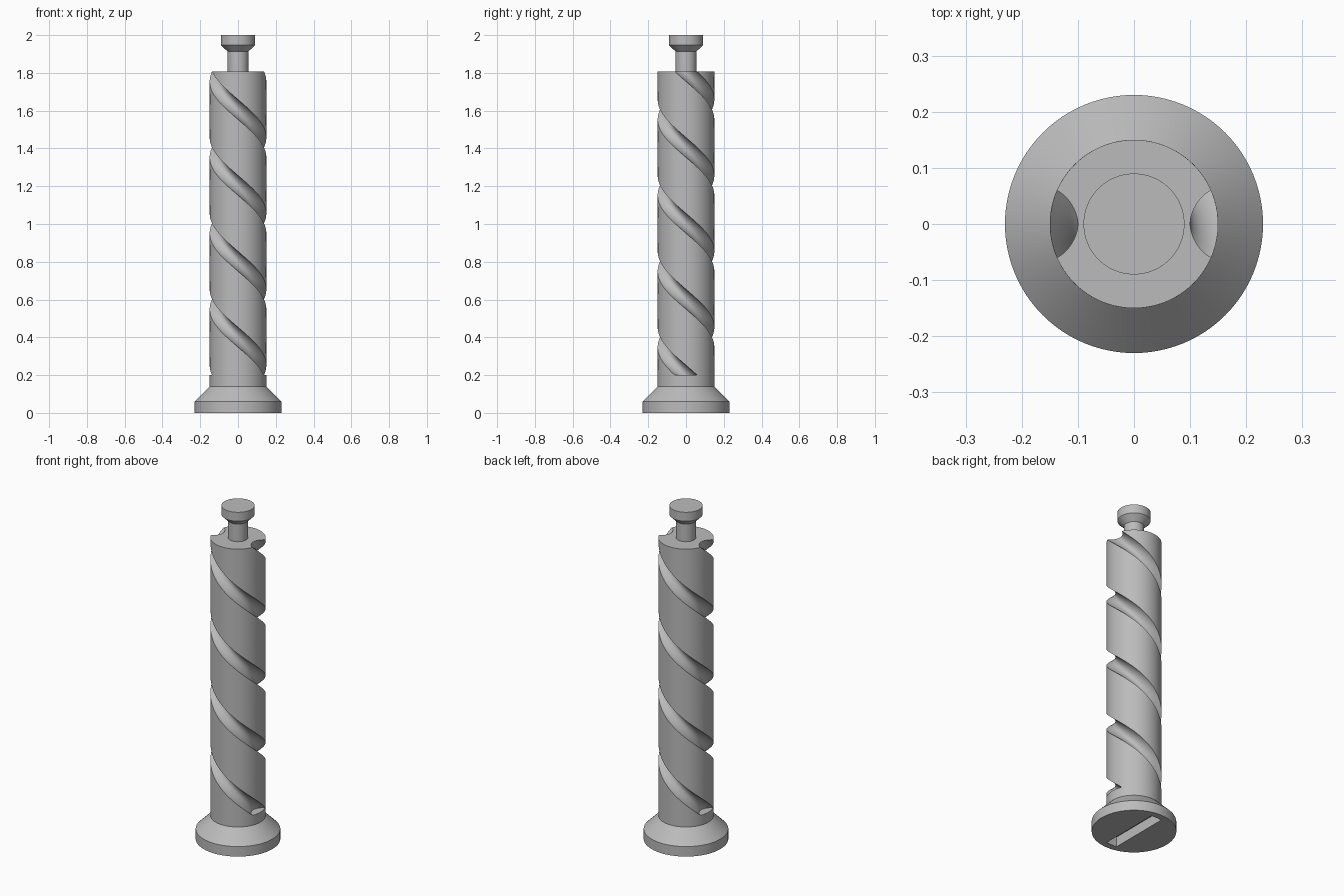
import bpy, bmesh
from math import pi, sin, cos, sqrt

cube = bpy.data.objects.get("Cube")
if cube:
    bpy.data.objects.remove(cube)

SEG = 96
SHAFT_R, SHAFT_BOTTOM, SHAFT_TOP = 0.15, 0.2, 1.807
GROOVE_DEPTH, GROOVE_HALF_ANGLE = 0.05, 0.41

grey = bpy.data.materials.new("plain grey")
grey.use_nodes = True
grey.diffuse_color = (0.5, 0.5, 0.5, 1)
grey.node_tree.nodes["Principled BSDF"].inputs["Base Color"].default_value = (0.5, 0.5, 0.5, 1)


def make_object(name, bm):
    bmesh.ops.recalc_face_normals(bm, faces=bm.faces)
    mesh = bpy.data.meshes.new(name)
    bm.to_mesh(mesh)
    bm.free()
    mesh.materials.append(grey)
    obj = bpy.data.objects.new(name, mesh)
    bpy.context.collection.objects.link(obj)
    return obj


def smooth(obj):
    bpy.ops.object.select_all(action="DESELECT")
    obj.select_set(True)
    bpy.context.view_layer.objects.active = obj
    bpy.ops.object.shade_smooth_by_angle(angle=pi / 7)


def skin(name, sections):
    """Join closed sections of equal length and cap both ends."""
    bm = bmesh.new()
    rings = [[bm.verts.new(p) for p in section] for section in sections]
    for low, high in zip(rings, rings[1:]):
        for i in range(len(low)):
            j = (i + 1) % len(low)
            bm.faces.new((low[i], low[j], high[j], high[i]))
    bm.faces.new(rings[0])
    bm.faces.new(rings[-1])
    return make_object(name, bm)


def lathe(name, profile):
    turn = [2 * pi * i / SEG for i in range(SEG)]
    return skin(name, [[(r * cos(a), r * sin(a), z) for a in turn] for r, z in profile])


# Flared foot with a straight slot cut in its underside
foot = lathe("flared_foot", [(0.23, 0), (0.23, 0.06), (SHAFT_R, 0.14), (SHAFT_R, SHAFT_BOTTOM)])
bm = bmesh.new()
bmesh.ops.create_cube(bm, size=1)
bmesh.ops.scale(bm, vec=(0.07, 0.38, 0.12), verts=bm.verts)
cutter = make_object("slot_cutter", bm)
cutter.hide_render = True
smooth(foot)
cut = foot.modifiers.new("slot", "BOOLEAN")
cut.object = cutter
cut.solver = "EXACT"
bpy.ops.object.modifier_apply(modifier=cut.name)
bpy.data.objects.remove(cutter)
smooth(foot)

# Shaft section: two opposite rounded grooves joined by round arcs
section = []
for side in (0, pi):
    for i in range(25):
        t = -cos(pi * i / 24)
        section.append((side + t * GROOVE_HALF_ANGLE, SHAFT_R - GROOVE_DEPTH * sqrt(max(0, 1 - t * t))))
    arc = pi - 2 * GROOVE_HALF_ANGLE
    for i in range(1, 28):
        section.append((side + GROOVE_HALF_ANGLE + arc * i / 28, SHAFT_R))

# Fluted shaft: the section makes two full turns over its height
STEPS = 160
rings = []
for k in range(STEPS + 1):
    f = k / STEPS
    z = SHAFT_BOTTOM + f * (SHAFT_TOP - SHAFT_BOTTOM)
    rings.append([(r * cos(a - 4 * pi * f), r * sin(a - 4 * pi * f), z) for a, r in section])
smooth(skin("spiral_shaft", rings))

# Neck and flared button on top
smooth(lathe("neck_and_button", [(0.055, SHAFT_TOP), (0.055, 1.913), (0.09, 1.947), (0.09, 2)]))
